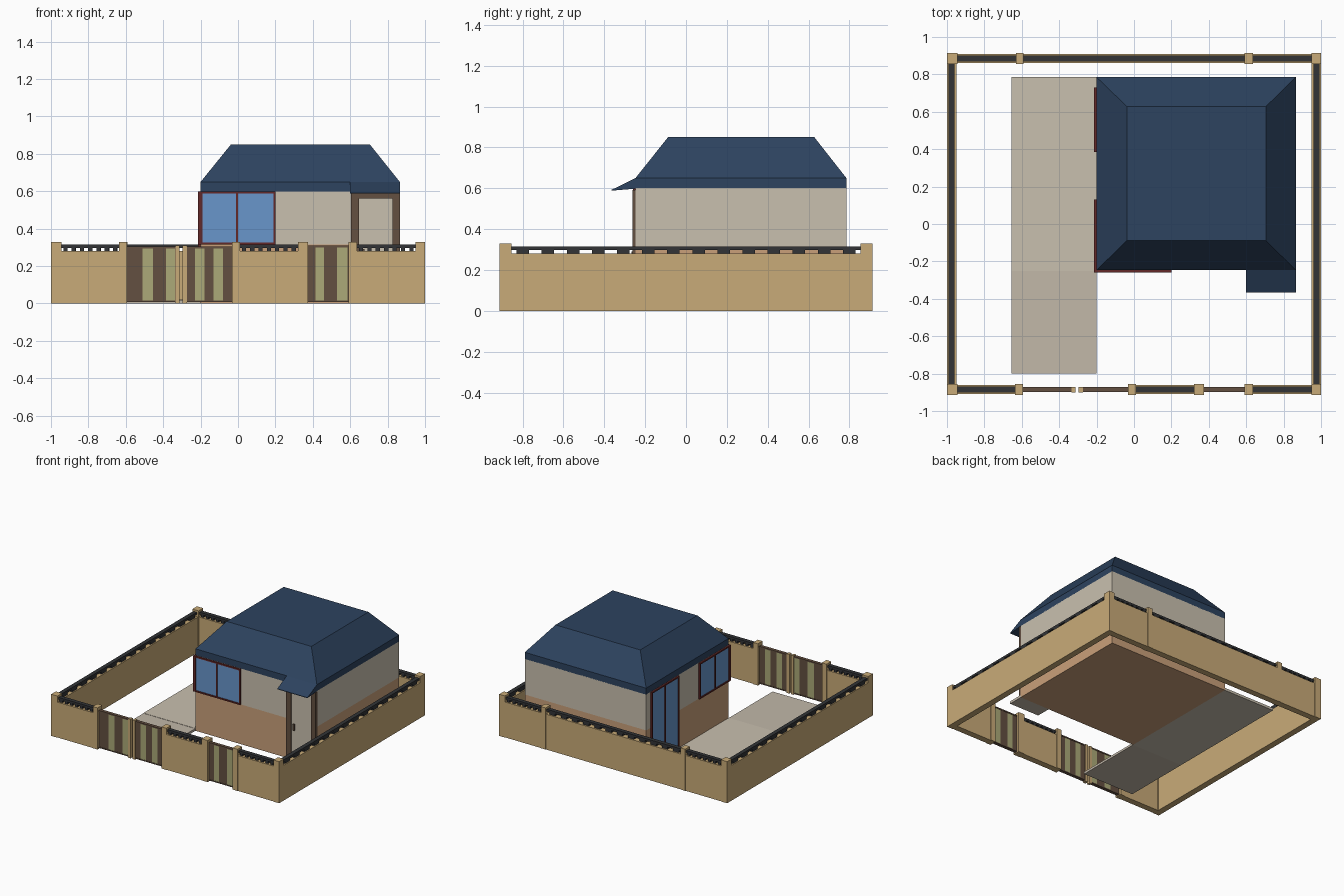
import bpy, bmesh

if "Cube" in bpy.data.objects:
    bpy.data.objects.remove(bpy.data.objects["Cube"])


def material(name, rgb):
    m = bpy.data.materials.new(name)
    m.diffuse_color = (*rgb, 1)
    m.use_nodes = True
    m.node_tree.nodes["Principled BSDF"].inputs["Base Color"].default_value = m.diffuse_color
    return m


TAN = material("tan wall", (0.584, 0.407, 0.188))
BEIGE = material("beige plaster", (0.584, 0.527, 0.429))
CLAY = material("clay plaster", (0.591, 0.352, 0.195))
PAVING = material("paving", (0.539, 0.479, 0.397))
NAVY = material("navy roof", (0.026, 0.056, 0.115))
GLASS = material("blue glass", (0.138, 0.305, 0.597))
BROWN = material("brown wood", (0.127, 0.080, 0.053))
GREEN = material("pale green", (0.413, 0.402, 0.188))
DARK = material("charcoal", (0.032, 0.034, 0.037))
RED = material("dark red", (0.127, 0.021, 0.021))


def mesh_object(name, bm, mats):
    bmesh.ops.recalc_face_normals(bm, faces=bm.faces)
    me = bpy.data.meshes.new(name)
    bm.to_mesh(me)
    bm.free()
    for m in mats:
        me.materials.append(m)
    ob = bpy.data.objects.new(name, me)
    bpy.context.collection.objects.link(ob)
    return ob


def add_box(bm, x, y, z):
    """Add a box given (min, max) on each axis; returns its vertices."""
    vs = bmesh.ops.create_cube(bm, size=1)["verts"]
    for v in vs:
        for i, r in enumerate((x, y, z)):
            v.co[i] = r[1] if v.co[i] > 0 else r[0]
    return vs


def boxes(name, mat, *items):
    bm = bmesh.new()
    for it in items:
        add_box(bm, *it)
    return mesh_object(name, bm, [mat])


def coping(name, axis, span, across, count):
    """Dark rail carried on a row of small blocks along the wall top."""
    a, b = span
    step = (b - a) / count
    parts = [((a, b), across, (0.298, 0.315))]
    for i in range(count):
        c = a + (i + 0.5) * step
        parts.append(((c - step / 4, c + step / 4), across, (0.278, 0.299)))
    if axis == "y":
        parts = [(q, p, z) for p, q, z in parts]
    boxes(name, DARK, *parts)


# Boundary walls
YF, YB, H = (-0.91, -0.86), (0.86, 0.91), (0, 0.28)
boxes("front_wall", TAN, *[(x, YF, H) for x in
      ((-1, -0.595), (-0.03, 0.372), (0.593, 1))])
boxes("back_wall", TAN, ((-1, 1), YB, H))
for s, side in ((-1, "left"), (1, "right")):
    xs = tuple(sorted((s * 1.0, s * 0.95)))
    boxes(side + "_wall", TAN, (xs, (-0.86, 0.86), H))
    xr = tuple(sorted((s * 0.992, s * 0.96)))
    coping(side + "_coping", "y", (-0.86, 0.86), xr, 14)

# Pillars
PZ = (0, 0.33)
boxes("front_pillars", TAN, *[(x, (-0.913, -0.855), PZ) for x in
      ((-1, -0.945), (-0.635, -0.593), (-0.032, 0.01), (0.32, 0.373),
       (0.591, 0.635), (0.95, 1))])
boxes("back_pillars", TAN, *[(x, (0.855, 0.913), PZ) for x in
      ((-1, -0.945), (-0.632, -0.592), (0.592, 0.635), (0.95, 1))])

# Coping on the front and back walls
for i, (span, n) in enumerate((((-0.945, -0.635), 7), ((0.01, 0.32), 7), ((0.635, 0.95), 7))):
    coping(f"front_coping_{i}", "x", span, (-0.9, -0.868), n)
for i, (span, n) in enumerate((((-0.945, -0.632), 7), ((-0.592, 0.592), 12), ((0.635, 0.95), 7))):
    coping(f"back_coping_{i}", "x", span, (0.868, 0.9), n)


# Striped gates
def gate(name, edges, top):
    bm = bmesh.new()
    for i in range(len(edges) - 1):
        n0 = len(bm.faces)
        add_box(bm, (edges[i], edges[i + 1]), (-0.895, -0.875), (0.015, top))
        bm.faces.ensure_lookup_table()
        for f in bm.faces[n0:]:
            f.material_index = i % 2
    mesh_object(name, bm, [BROWN, GREEN])
    boxes(name + "_rails", BROWN, *[((edges[0], edges[-1]), (-0.898, -0.872), z)
          for z in ((0.008, 0.016), (top - 0.005, top + 0.005))])


gate("drive_gate_left", (-0.593, -0.51, -0.455, -0.385, -0.337, -0.332), 0.30)
gate("drive_gate_right", (-0.272, -0.23, -0.18, -0.13, -0.08, -0.032), 0.30)
gate("foot_gate", (0.373, 0.415, 0.46, 0.53, 0.585, 0.591), 0.305)
boxes("gate_posts", TAN, *[(x, (-0.9, -0.872), (0, 0.31)) for x in
      ((-0.334, -0.312), (-0.296, -0.272))])

# Paving and porch step
boxes("driveway", PAVING, ((-0.655, -0.2), (-0.8, -0.25), (0, 0.018)))
boxes("terrace", BEIGE, ((-0.655, -0.2), (-0.25, 0.785), (0, 0.02)))
boxes("porch_step", PAVING, ((0.6, 0.865), (-0.365, -0.245), (0, 0.02)))

# House body, coloured by height
HX, HY = (-0.2, 0.865), (-0.247, 0.785)
boxes("lower_house", CLAY, (HX, HY, (0, 0.315)))
boxes("upper_house", BEIGE, (HX, HY, (0.315, 0.6)))

# Hipped flat-top roof: eaves band tapering to a smaller top
bm = bmesh.new()
add_box(bm, HX, HY, (0.597, 0.65))
top = max(bm.faces, key=lambda f: f.calc_center_median().z)
ext = bmesh.ops.extrude_face_region(bm, geom=[top])["geom"]
bmesh.ops.delete(bm, geom=[top], context="FACES_ONLY")
for v in (g for g in ext if isinstance(g, bmesh.types.BMVert)):
    v.co = (0.705 if v.co.x > 0.3 else -0.038, 0.628 if v.co.y > 0.3 else -0.088, 0.85)
mesh_object("roof", bm, [NAVY])

# Porch canopy: wedge profile extruded along x
bm = bmesh.new()
f = bm.faces.new([bm.verts.new((0.6, y, z)) for y, z in
                  ((-0.365, 0.588), (-0.365, 0.592), (-0.247, 0.65), (-0.247, 0.598))])
ext = bmesh.ops.extrude_face_region(bm, geom=[f])["geom"]
bmesh.ops.translate(bm, vec=(0.265, 0, 0), verts=[g for g in ext if isinstance(g, bmesh.types.BMVert)])
mesh_object("porch_canopy", bm, [NAVY])


# Windows: glass plate with red frame bars and a central mullion
def window(name, axis, a, b, z0, z1, wall):
    t = 0.011
    m = (a + b) / 2
    d, g = (wall - 0.013, wall + 0.01), (wall - 0.007, wall + 0.005)
    bars = [((a, a + t), d, (z0, z1)), ((b - t, b), d, (z0, z1)),
            ((m - t / 2, m + t / 2), d, (z0, z1)),
            ((a, b), d, (z0, z0 + t)), ((a, b), d, (z1 - t, z1))]
    glass = [((a + t / 2, b - t / 2), g, (z0 + t / 2, z1 - t / 2))]
    if axis == "y":
        bars, glass = ([(q, p, z) for p, q, z in s] for s in (bars, glass))
    boxes(name + "_frame", RED, *bars)
    boxes(name + "_glass", GLASS, *glass)


window("front_window", "x", -0.213, 0.2, 0.315, 0.598, -0.247)
window("side_window", "y", -0.26, 0.13, 0.315, 0.598, -0.2)
window("terrace_door", "y", 0.385, 0.73, 0.02, 0.598, -0.2)

# Entrance door with wooden surround
DY = (-0.263, -0.24)
boxes("door_surround", BROWN, ((0.605, 0.648), DY, (0.02, 0.592)),
      ((0.825, 0.865), DY, (0.02, 0.592)), ((0.605, 0.865), DY, (0.562, 0.592)))
boxes("entrance_door", BEIGE, ((0.645, 0.828), (-0.253, -0.244), (0.02, 0.565)))
boxes("door_handle", BROWN, ((0.665, 0.677), (-0.266, -0.252), (0.24, 0.29)))
